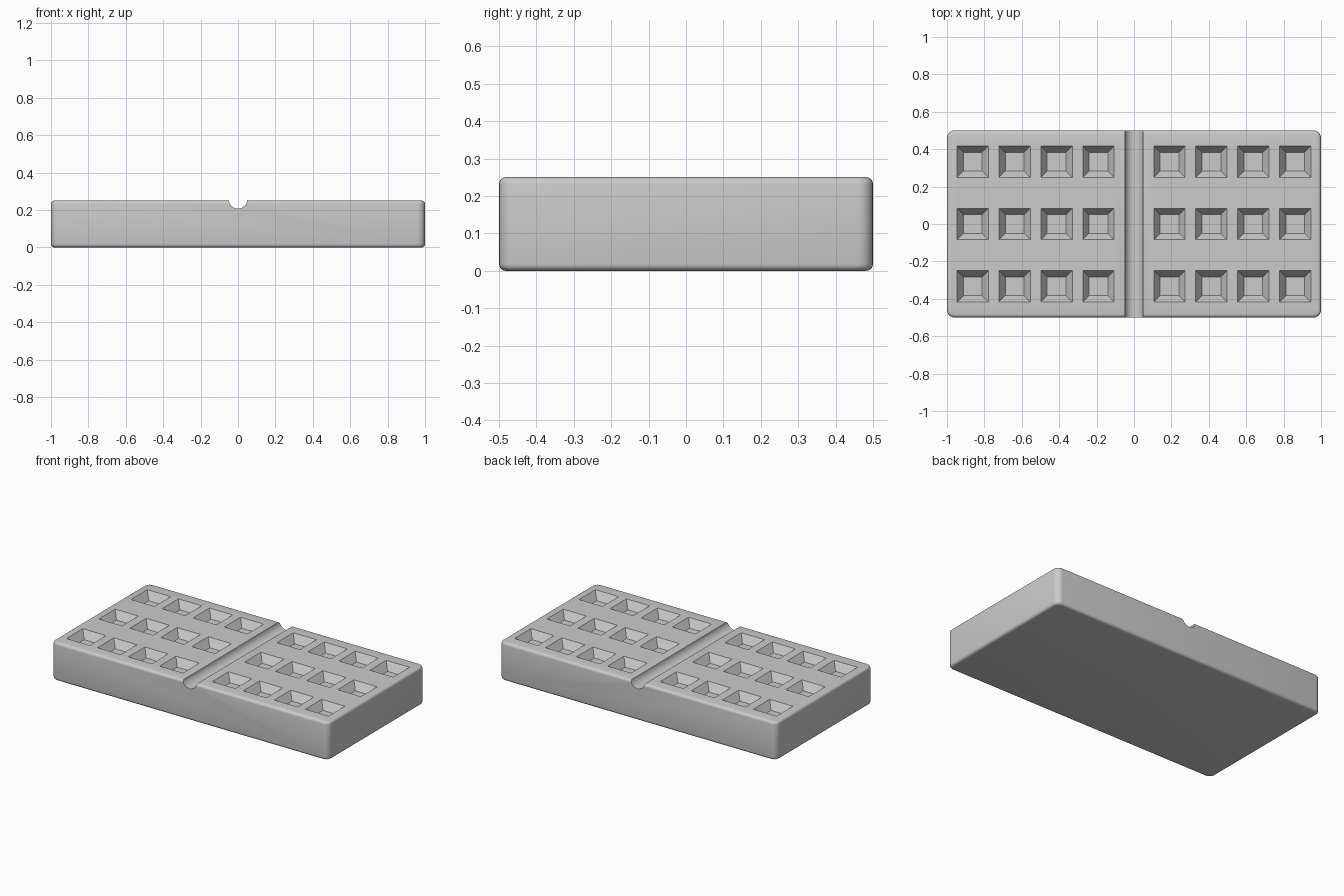
import bpy, bmesh, math

if "Cube" in bpy.data.objects:
    bpy.data.objects.remove(bpy.data.objects["Cube"])

grey = bpy.data.materials.new("plain grey")
grey.diffuse_color = (0.6, 0.6, 0.6, 1)
grey.use_nodes = True
grey.node_tree.nodes["Principled BSDF"].inputs["Base Color"].default_value = grey.diffuse_color


def make_object(name, bm):
    bmesh.ops.recalc_face_normals(bm, faces=bm.faces)
    mesh = bpy.data.meshes.new(name)
    bm.to_mesh(mesh)
    bm.free()
    obj = bpy.data.objects.new(name, mesh)
    bpy.context.collection.objects.link(obj)
    mesh.materials.append(grey)
    return obj


def cut(target, cutter):
    mod = target.modifiers.new("cut", 'BOOLEAN')
    mod.operation = 'DIFFERENCE'
    mod.solver = 'EXACT'
    mod.object = cutter
    bpy.context.view_layer.objects.active = target
    bpy.ops.object.modifier_apply(modifier=mod.name)
    bpy.data.objects.remove(cutter)


# Rounded slab
bm = bmesh.new()
bmesh.ops.create_cube(bm, size=1)
for v in bm.verts:
    v.co = (v.co.x * 2, v.co.y, (v.co.z + 0.5) * 0.25)
upright = [e for e in bm.edges if abs(e.verts[0].co.z - e.verts[1].co.z) > 0.1]
bmesh.ops.bevel(bm, geom=upright, offset=0.04, segments=5, profile=0.5, affect='EDGES')
rims = [e for e in bm.edges if abs(e.verts[0].co.z - e.verts[1].co.z) < 0.01]
bmesh.ops.bevel(bm, geom=rims, offset=0.018, segments=4, profile=0.5, affect='EDGES')
slab = make_object("slab", bm)

# Tapered square pockets, four columns by three rows on each half
TOP, DEPTH, OUTER, INNER = 0.25, 0.05, 0.084, 0.05
bm = bmesh.new()
slope = (OUTER - INNER) / DEPTH
for side in (-1, 1):
    for col in range(4):
        for row in (-1, 0, 1):
            cx, cy = side * (0.19 + 0.224 * col), row * 0.333
            rings = []
            for z, half in ((TOP - DEPTH, INNER), (TOP + 0.02, OUTER + 0.02 * slope)):
                rings.append([bm.verts.new((cx + half * a, cy + half * b, z))
                              for a, b in ((-1, -1), (1, -1), (1, 1), (-1, 1))])
            low, high = rings
            bm.faces.new(low[::-1])
            bm.faces.new(high)
            for i in range(4):
                j = (i + 1) % 4
                bm.faces.new((low[i], low[j], high[j], high[i]))
cut(slab, make_object("pocket_cutter", bm))

# Round groove across the middle
bm = bmesh.new()
outline = [(0.05 * math.cos(t), 0.257 + 0.05 * math.sin(t))
           for t in (math.tau * i / 32 for i in range(32))]
ends = [[bm.verts.new((x, y, z)) for x, z in outline] for y in (-0.6, 0.6)]
bm.faces.new(ends[0])
bm.faces.new(ends[1][::-1])
for i in range(32):
    j = (i + 1) % 32
    bm.faces.new((ends[0][i], ends[0][j], ends[1][j], ends[1][i]))
cut(slab, make_object("groove_cutter", bm))

# Smooth rounded edges, crisp pocket and groove edges
bpy.ops.object.select_all(action='DESELECT')
slab.select_set(True)
bpy.context.view_layer.objects.active = slab
bpy.ops.object.shade_smooth_by_angle(angle=math.radians(30))
